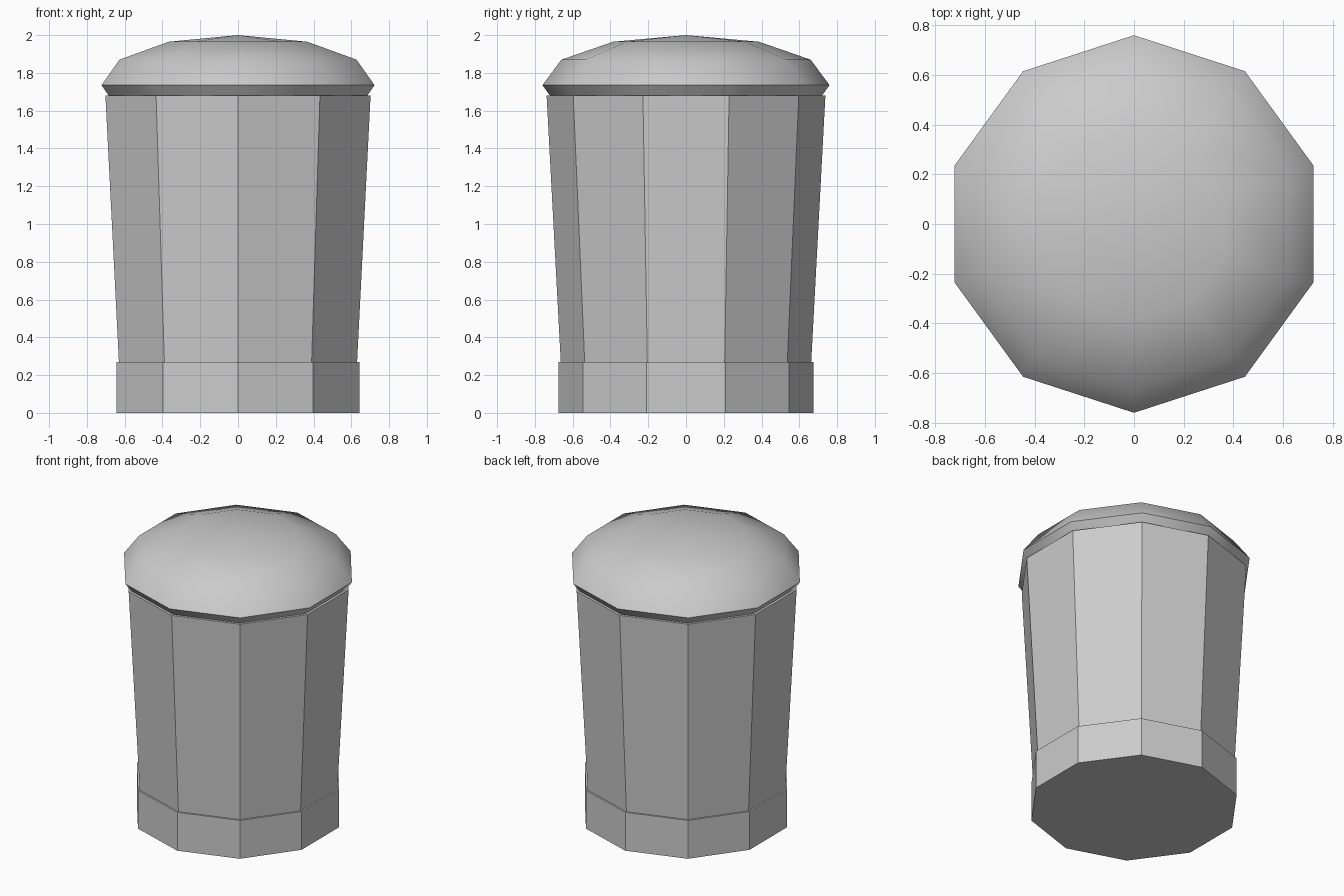
import bpy, bmesh, math

cube = bpy.data.objects.get("Cube")
if cube:
    bpy.data.objects.remove(cube, do_unlink=True)

SIDES = 10

grey = bpy.data.materials.new("plain grey")
grey.use_nodes = True
grey.diffuse_color = (0.6, 0.6, 0.6, 1)
grey.node_tree.nodes["Principled BSDF"].inputs["Base Color"].default_value = (0.6, 0.6, 0.6, 1)


def turned(name, profile, apex=None, smooth=False, sharp_ring=None):
    """Closed ten-sided solid from (radius, height) rings, with a corner facing front."""
    bm = bmesh.new()
    rings = []
    for r, z in profile:
        angles = [math.tau * i / SIDES - math.pi / 2 for i in range(SIDES)]
        rings.append([bm.verts.new((r * math.cos(a), r * math.sin(a), z)) for a in angles])
    bm.faces.new(rings[0][::-1])
    for low, high in zip(rings, rings[1:]):
        for i in range(SIDES):
            j = (i + 1) % SIDES
            bm.faces.new((low[i], low[j], high[j], high[i])).smooth = smooth
    if apex is None:
        bm.faces.new(rings[-1])
    else:
        tip = bm.verts.new((0, 0, apex))
        for i in range(SIDES):
            bm.faces.new((rings[-1][i], rings[-1][(i + 1) % SIDES], tip)).smooth = smooth
    if sharp_ring is not None:
        ring = rings[sharp_ring]
        for i in range(SIDES):
            bm.edges.get((ring[i], ring[(i + 1) % SIDES])).smooth = False
    mesh = bpy.data.meshes.new(name)
    bm.to_mesh(mesh)
    bm.free()
    mesh.materials.append(grey)
    obj = bpy.data.objects.new(name, mesh)
    bpy.context.collection.objects.link(obj)
    return obj


# Straight foot band, flared body and rounded cap
turned("base_band", [(0.675, 0), (0.675, 0.27)])
turned("tapered_body", [(0.663, 0.27), (0.738, 1.68)])
turned("domed_cap", [(0.72, 1.68), (0.76, 1.735), (0.66, 1.87), (0.385, 1.965)],
       apex=2.0, smooth=True, sharp_ring=1)
